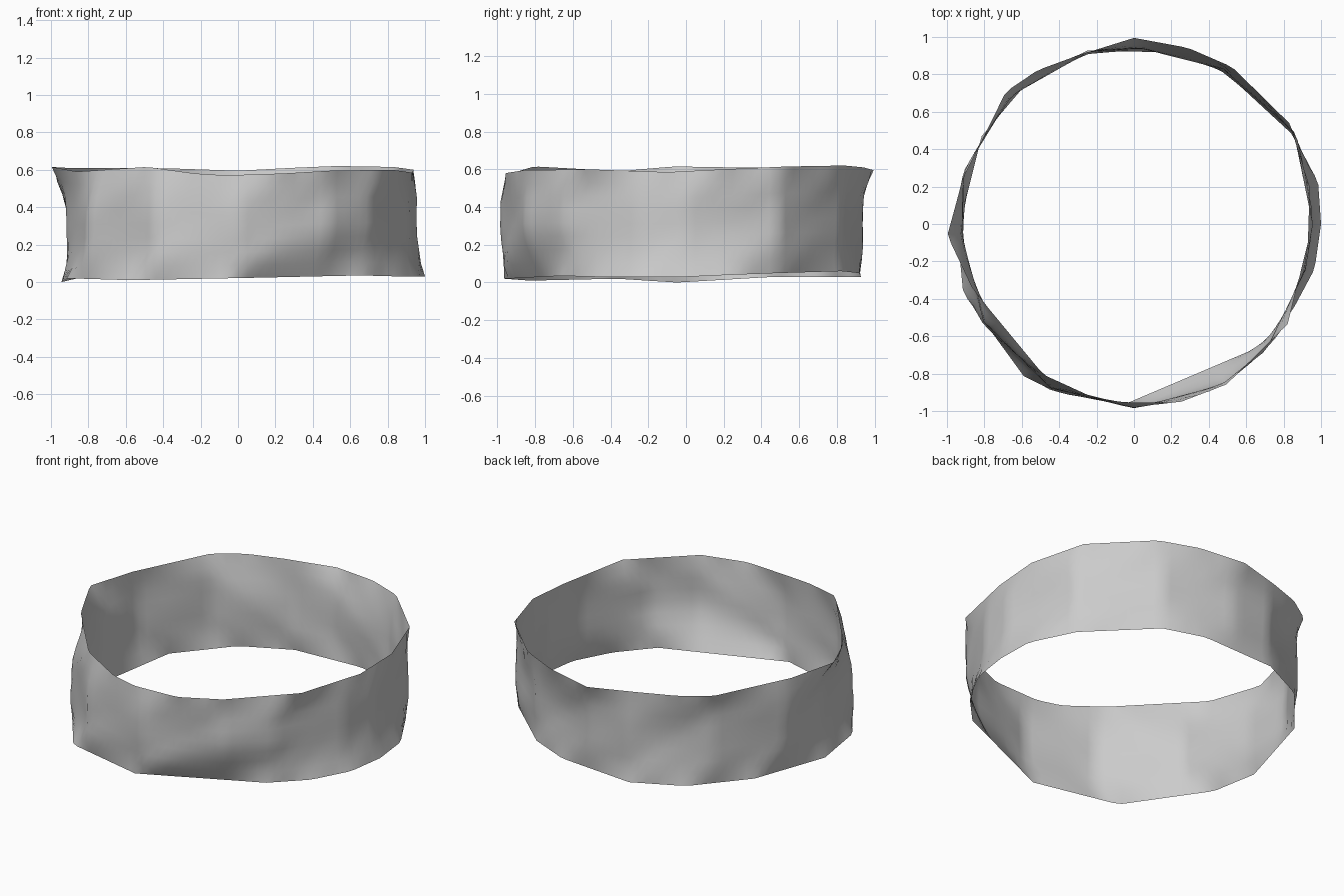
import bpy, bmesh, math

if "Cube" in bpy.data.objects:
    bpy.data.objects.remove(bpy.data.objects["Cube"])

# Outline loops of the band: (angle in degrees, radius, height)
BOTTOM = [(-177, .945, .0), (-158, .985, .02), (-125, 1.01, .01), (-93, .965, .02),
          (-45, .935, .035), (-29, .965, .03), (-14, .995, .03), (0, 1.0, .03),
          (13, 1.01, .04), (30, .97, .05), (60, .95, .06), (76, .945, .05),
          (105, .96, .03), (125, .955, .03), (150, .94, .03)]
MIDDLE = [(-176, .92, .27), (-147, .96, .3), (-117, .985, .3), (-90, .985, .36),
          (-60, .985, .33), (-43, .975, .3), (-15, .95, .28), (0, .955, .25),
          (30, .985, .3), (60, .955, .3), (88, .94, .27), (105, .95, .3),
          (134, .95, .3), (163, .95, .3)]
TOP = [(-176.5, 1.0, .615), (-158, .93, .59), (-121, .94, .615), (-104, .95, .58),
       (-94, .955, .57), (-76, .985, .58), (-60, .99, .595), (-33, .98, .6),
       (-6, .935, .585), (12, .96, .6), (33, .99, .615), (58, .99, .62),
       (73, .985, .61), (90, .995, .595), (108, .95, .605), (122, .97, .61),
       (134, .985, .61), (165, .945, .61)]
COLS, ROWS = 120, 9
SHEAR = 48   # folds lean: degrees of turn from bottom to top


def loop_point(loop, angle):
    """Radius and height on the straight-sided loop at the given angle."""
    ring = loop + [(loop[0][0] + 360, *loop[0][1:])]
    a = (angle - ring[0][0]) % 360 + ring[0][0]
    for (a0, r0, z0), (a1, r1, z1) in zip(ring, ring[1:]):
        if a0 <= a <= a1:
            t0, t1, t = (math.radians(v) for v in (a0, a1, a))
            # chord between neighbouring corners, in polar form
            r = r0 * r1 * math.sin(t1 - t0) / (
                r0 * math.sin(t - t0) + r1 * math.sin(t1 - t))
            return r, z0 + (z1 - z0) * (a - a0) / (a1 - a0)


# Thin band lofted through the three loops, with leaning folds
bm = bmesh.new()
rows = []
for k in range(ROWS):
    v = k / (ROWS - 1)
    row = []
    for i in range(COLS):
        ang = -180 + 360 * i / COLS
        zb, zt = loop_point(BOTTOM, ang)[1], loop_point(TOP, ang)[1]
        rm = loop_point(MIDDLE, ang)[0]
        # each rim's corners slide sideways as they fade into the middle
        if v < .5:
            rim = loop_point(BOTTOM, ang - SHEAR * v)[0]
        else:
            rim = loop_point(TOP, ang + SHEAR * (1 - v))[0]
        w = abs(1 - 2 * v) ** 1.5
        r = rm + (rim - rm) * w
        t = math.radians(ang)
        row.append(bm.verts.new((r * math.cos(t), r * math.sin(t), zb + (zt - zb) * v)))
    rows.append(row)
for lo, hi in zip(rows, rows[1:]):
    for i in range(COLS):
        j = (i + 1) % COLS
        bm.faces.new((lo[i], lo[j], hi[j], hi[i])).smooth = True
mesh = bpy.data.meshes.new("wavy_band")
bm.to_mesh(mesh)
bm.free()
band = bpy.data.objects.new("wavy_band", mesh)
bpy.context.collection.objects.link(band)
